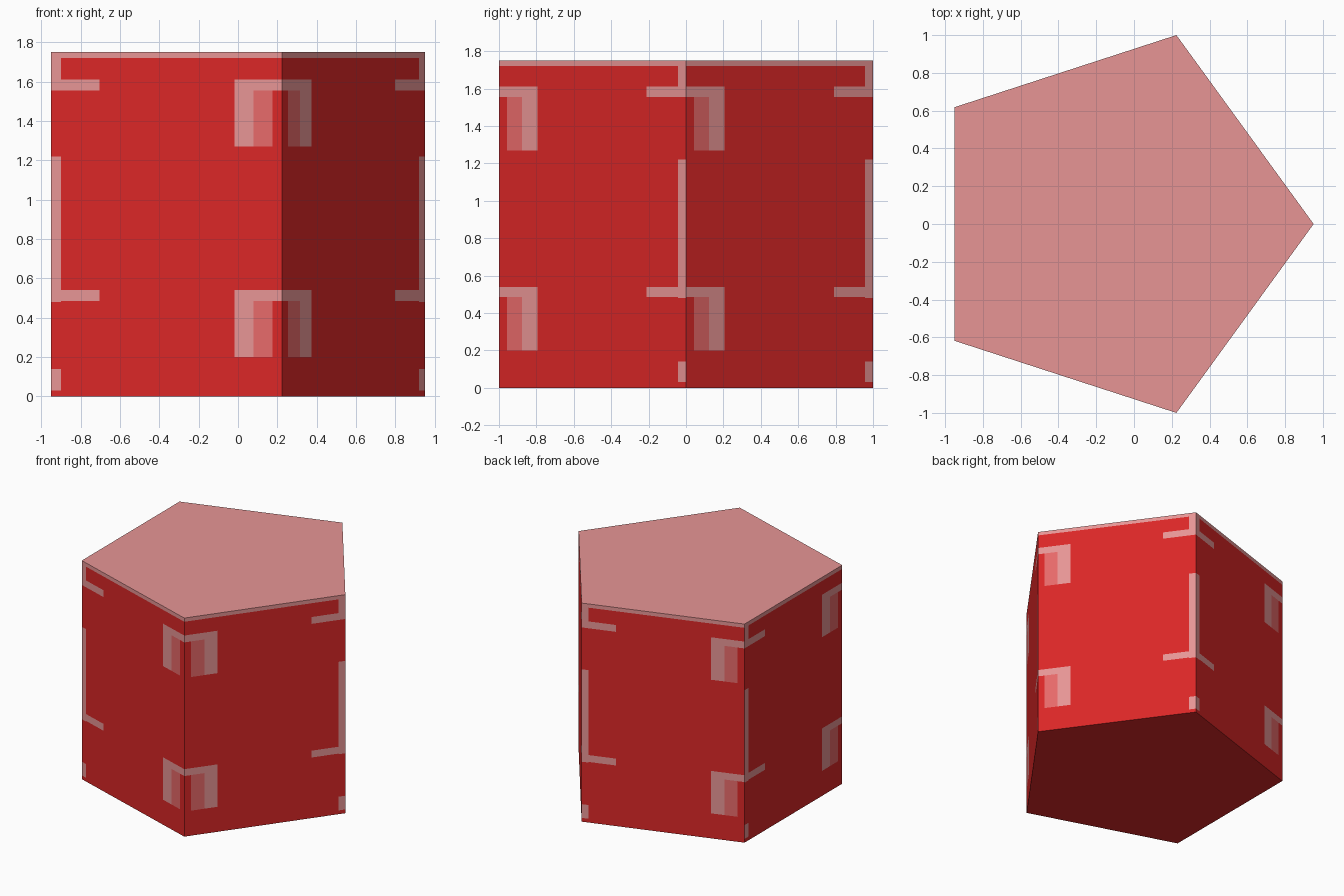
import bpy, bmesh, math

if "Cube" in bpy.data.objects:
    bpy.data.objects.remove(bpy.data.objects["Cube"])

R, H = 1.0515, 1.75          # pentagon circumradius and height
CX = -R * (1 - math.cos(math.radians(36))) / 2   # centre the outline on x = 0


def material(name, rgb):
    m = bpy.data.materials.new(name)
    m.diffuse_color = (*rgb, 1)
    m.use_nodes = True
    m.node_tree.nodes["Principled BSDF"].inputs["Base Color"].default_value = m.diffuse_color
    return m


mats = [material("red", (0.70, 0.02, 0.02)),
        material("pale_pink", (0.80, 0.30, 0.30)),
        material("mid_pink", (0.80, 0.143, 0.143))]

# Painted marks on one wall: (u0, u1, z0, z1, material), u runs 0..1 across the wall
marks = [(0, 1, 1.72, H, 1),             # top rim
         (0.957, 1, 1.56, H, 1),         # upper corner strip
         (0.957, 1, 0.48, 1.22, 1),      # long corner strip
         (0.957, 1, 0.03, 0.14, 1)]      # small foot mark
for top in (1.61, 0.54):
    marks += [(0.79, 1, top - 0.055, top, 1),                # short bar
              (0, 0.207, top - 0.055, top, 1),               # hook top
              (0.124, 0.207, top - 0.34, top - 0.055, 1),    # hook leg
              (0.042, 0.124, top - 0.34, top - 0.055, 2)]    # hook shade

us = sorted({0, 1} | {u for m in marks for u in m[:2]})
zs = sorted({0, H} | {round(z, 4) for m in marks for z in m[2:4]})


def mark_at(u, z):
    for u0, u1, z0, z1, i in marks:
        if u0 < u < u1 and z0 < z < z1:
            return i
    return 0


# Five walls, each cut into cells along the mark edges
bm = bmesh.new()
corners = [(CX + R * math.cos(math.radians(72 * k)),
            R * math.sin(math.radians(72 * k))) for k in range(5)]
for k in range(5):
    a, b = corners[k], corners[(k + 1) % 5]
    if k in (1, 2, 3):       # mirrored walls
        a, b = b, a
    grid = [[bm.verts.new((a[0] + (b[0] - a[0]) * u, a[1] + (b[1] - a[1]) * u, z))
             for z in zs] for u in us]
    for i in range(len(us) - 1):
        for j in range(len(zs) - 1):
            f = bm.faces.new((grid[i][j], grid[i + 1][j],
                              grid[i + 1][j + 1], grid[i][j + 1]))
            f.material_index = mark_at((us[i] + us[i + 1]) / 2, (zs[j] + zs[j + 1]) / 2)
bmesh.ops.remove_doubles(bm, verts=bm.verts, dist=0.0005)

# Pale top and red base
caps = bmesh.ops.holes_fill(bm, edges=[e for e in bm.edges if e.is_boundary], sides=0)
for f in caps["faces"]:
    f.material_index = 1 if f.calc_center_median().z > H / 2 else 0
bmesh.ops.recalc_face_normals(bm, faces=bm.faces)

me = bpy.data.meshes.new("pentagonal_block")
bm.to_mesh(me)
bm.free()
for m in mats:
    me.materials.append(m)
bpy.context.collection.objects.link(bpy.data.objects.new("pentagonal_block", me))
